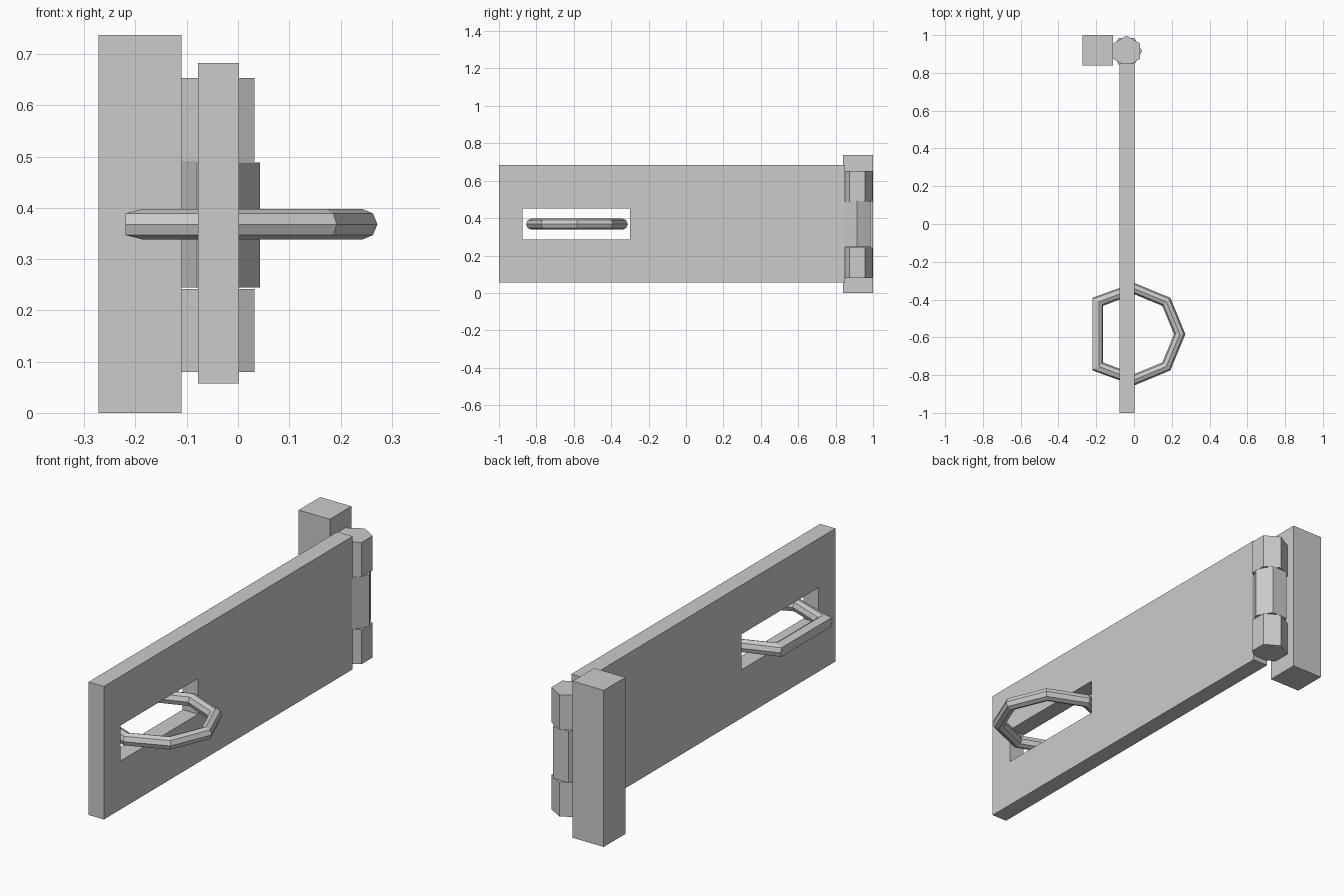
import bpy
from math import cos, sin, pi

if "Cube" in bpy.data.objects:
    bpy.data.objects.remove(bpy.data.objects["Cube"])


def add_mesh(name, verts, faces):
    mesh = bpy.data.meshes.new(name)
    mesh.from_pydata(verts, [], faces)
    obj = bpy.data.objects.new(name, mesh)
    bpy.context.collection.objects.link(obj)
    return obj


def loft(name, rings, closed):
    """Skin equal-sized vertex rings; either close the chain or cap its ends."""
    n, m = len(rings[0]), len(rings)
    faces = []
    for i in range(m if closed else m - 1):
        a, b = i * n, (i + 1) % m * n
        faces += [(a + k, a + (k + 1) % n, b + (k + 1) % n, b + k) for k in range(n)]
    if not closed:
        faces += [tuple(reversed(range(n))), tuple(range((m - 1) * n, m * n))]
    return add_mesh(name, [v for r in rings for v in r], faces)


def rect(x, y0, y1, z0, z1):
    return [(x, y0, z0), (x, y1, z0), (x, y1, z1), (x, y0, z1)]


# fixed square post behind the hinge
loft("mounting_post", [rect(-0.272, 0.84, 1.0, 0, 0.737),
                       rect(-0.11, 0.84, 1.0, 0, 0.737)], False)

# swinging plate with a rectangular slot: four loops skinned around the frame
outer, slot = (-1.0, 0.85, 0.057, 0.683), (-0.875, -0.30, 0.285, 0.452)
loft("hasp_plate", [rect(-0.078, *outer), rect(0.002, *outer),
                    rect(0.002, *slot), rect(-0.078, *slot)], True)


# hexagonal hinge knuckles, the middle one turned by half a side
def knuckle(name, z0, z1, turn):
    loft(name, [[(-0.039 + 0.082 * cos(turn + k * pi / 3),
                  0.915 + 0.082 * sin(turn + k * pi / 3), z)
                 for k in range(6)] for z in (z0, z1)], False)


knuckle("lower_knuckle", 0.08, 0.242, pi / 6)
knuckle("middle_knuckle", 0.245, 0.488, 0)
knuckle("upper_knuckle", 0.49, 0.653, pi / 6)

# staple loop: octagonal ring whose rear corner is replaced by a straight bar
sections = []
for i in range(-3, 4):
    a = i * pi / 4
    rear = abs(i) == 3
    section = []
    for k in range(8):
        b = k * pi / 4
        r = 0.242 + 0.03 * cos(b)
        x = r * cos(a) - (0.014 if rear else 0)
        if rear and k in (0, 1, 7):
            x = -0.219
        section.append((x, -0.583 + r * sin(a), 0.368 + 0.03 * sin(b)))
    sections.append(section)
loft("staple_loop", sections, True)

# make every surface face outward
import bmesh
for obj in bpy.context.collection.objects:
    bm = bmesh.new()
    bm.from_mesh(obj.data)
    bmesh.ops.recalc_face_normals(bm, faces=bm.faces)
    bm.to_mesh(obj.data)
    bm.free()
